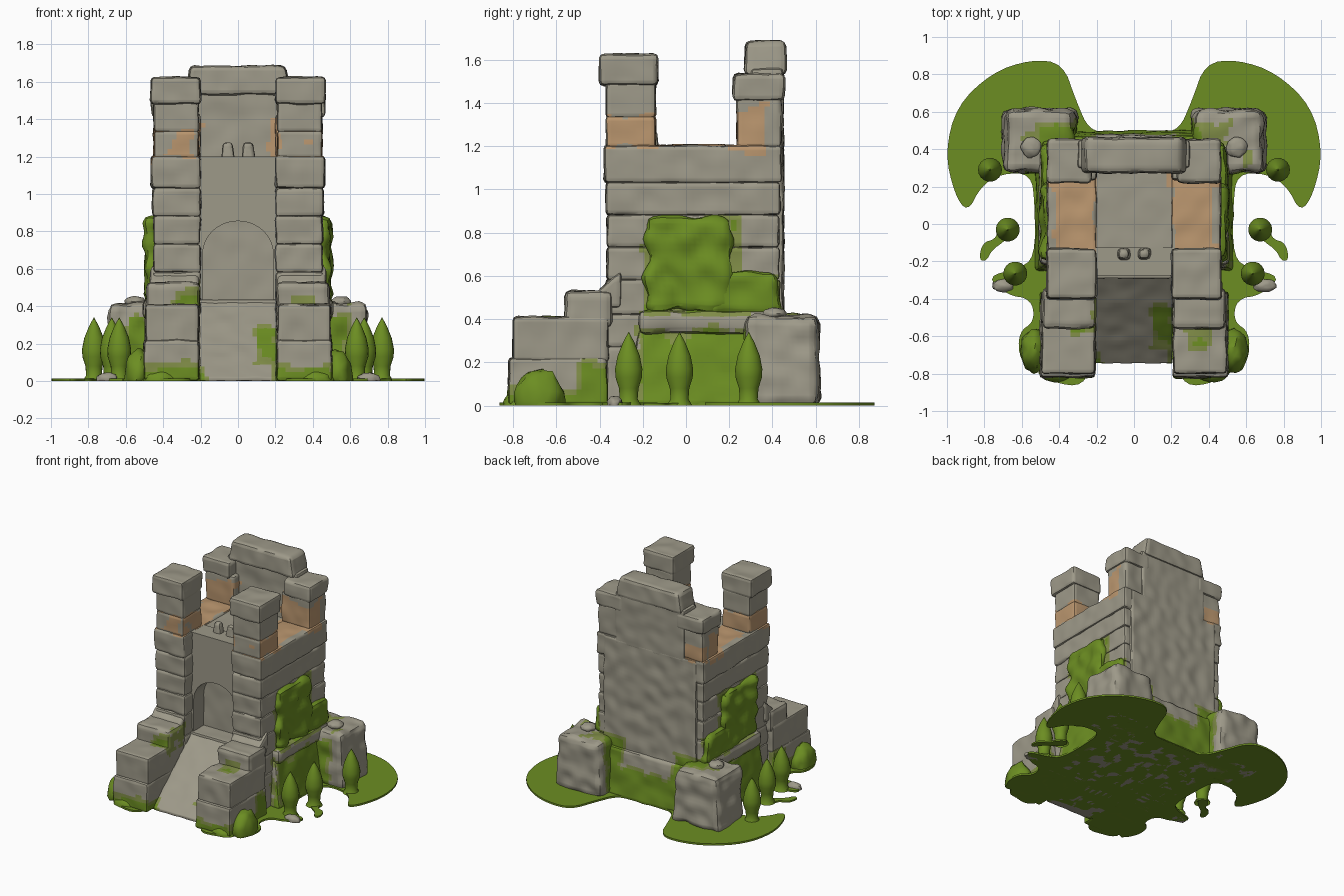
import bpy, bmesh, math, random
from mathutils import Vector, Matrix, noise

random.seed(4)
if "Cube" in bpy.data.objects:
    bpy.data.objects.remove(bpy.data.objects["Cube"])


def material(name, rgb):
    m = bpy.data.materials.new(name)
    m.use_nodes = True
    m.diffuse_color = (*rgb, 1)
    bsdf = next(n for n in m.node_tree.nodes if n.type == "BSDF_PRINCIPLED")
    bsdf.inputs["Base Color"].default_value = (*rgb, 1)
    bsdf.inputs["Roughness"].default_value = 0.9
    return m


MATS = [material("grey stone", (0.34, 0.32, 0.25)),
        material("grass green", (0.15, 0.27, 0.016)),
        material("mossy stone", (0.22, 0.27, 0.065)),
        material("tan plaster", (0.50, 0.31, 0.16))]
STONE, GRASS, MOSSY, TAN = range(4)

# Painted regions, mirrored in x
MOSS = [((.44, -.24, -1), (.6, .42, .36)),      # side foot
        ((.2, .4, -1), (.52, .55, .45)),        # back corners
        ((-1, .4, -1), (.3, .55, .25)),         # back middle
        ((.18, -.9, -1), (.6, -.36, .09)),      # stair wall feet
        ((.46, -.5, -1), (.6, -.2, .2)),
        ((.44, -.2, .42), (.6, .25, .88)),      # ivy
        ((.44, .2, .42), (.6, .47, .6))]
MOSS_RIGHT = [((.09, -.66, -1), (.22, -.34, .29)), ((.28, -.67, .38), (.42, -.55, .46))]
MOSS_LEFT = [((.2, -.58, .35), (.34, -.36, .52))]
PLASTER = [((.19, -.5, 1.2), (.6, -.1, 1.34)),
           ((.21, -.14, 1.1), (.42, .24, 1.3)),
           ((.19, .2, 1.17), (.6, .36, 1.38))]


def depth(p, zones):
    return max(min(min(p[i] - lo[i], hi[i] - p[i]) for i in range(3)) for lo, hi in zones)


def paint(c, n):
    p = Vector((abs(c.x), c.y, c.z))
    wobble = noise.noise(c * 9) * .04
    moss = max(depth(p, MOSS), depth(p, MOSS_RIGHT if c.x > 0 else MOSS_LEFT)) + wobble
    if moss > 0:
        return GRASS if moss > .022 else MOSSY
    tan = depth(p, PLASTER) + wobble
    if n.y < -.6 and c.y < -.3:
        tan = min(tan, noise.noise(c * 8) - .1)
    if c.x < -.3 and c.y > .4:
        tan = max(tan, .06 - abs(c.z - 1.25) + wobble)
    return TAN if tan > 0 else STONE


def finish(name, bm, colour=None):
    bm.normal_update()
    for f in bm.faces:
        f.smooth = True
        f.material_index = paint(f.calc_center_median(), f.normal) if colour is None else colour
    for e in bm.edges:
        if len(e.link_faces) == 2 and e.calc_face_angle(0) > math.radians(40):
            e.smooth = False
    me = bpy.data.meshes.new(name)
    bm.to_mesh(me)
    bm.free()
    for m in MATS:
        me.materials.append(m)
    bpy.context.collection.objects.link(bpy.data.objects.new(name, me))


def stone(name, lo, hi, taper=(1, 1), colour=None, bevel=.018, rough=.009, slope=None, cell=.025):
    """Worn block: bevelled box, sliced into cells, roughened and painted."""
    lo, hi = Vector(lo), Vector(hi)
    mid, size = (lo + hi) / 2, hi - lo
    bm = bmesh.new()
    bmesh.ops.create_cube(bm, size=1)
    for v in bm.verts:
        top = v.co.z > 0
        k = taper if top else (1, 1)
        front = v.co.y < 0
        v.co = mid + Vector((v.co.x * size.x * k[0], v.co.y * size.y * k[1], v.co.z * size.z))
        if slope is not None and top and front:
            v.co.z = slope
    bmesh.ops.bevel(bm, geom=bm.edges[:], offset=bevel, segments=2, profile=.5, affect="EDGES")
    for axis in range(3):
        n = max(1, round(size[axis] / cell))
        normal = Vector([float(i == axis) for i in range(3)])
        for k in range(1, n):
            bmesh.ops.bisect_plane(bm, geom=bm.verts[:] + bm.edges[:] + bm.faces[:],
                                   plane_co=lo + normal * size[axis] * k / n, plane_no=normal)
    bm.normal_update()
    for v in bm.verts:
        v.co += v.normal * (noise.noise(v.co * 11) * rough)
        v.co.z = max(v.co.z, 0)
    finish(name, bm, colour)


def both(name, lo, hi, **kw):
    stone("left_" + name, lo, hi, **kw)
    stone("right_" + name, (-hi[0], lo[1], lo[2]), (-lo[0], hi[1], hi[2]), **kw)


def blob(name, at, size, colour):
    bm = bmesh.new()
    bmesh.ops.create_icosphere(bm, subdivisions=3, radius=1)
    for v in bm.verts:
        v.co *= 1 + noise.noise(v.co * 2 + Vector(at)) * .15
        v.co = Vector([a + c * s for a, c, s in zip(at, v.co, size)])
        v.co.z = max(v.co.z, 0)
    finish(name, bm, colour)


def chaikin(pts, times=2):
    for _ in range(times):
        out = []
        for a, b in zip(pts, pts[1:] + pts[:1]):
            a, b = Vector(a), Vector(b)
            out += [a * .75 + b * .25, a * .25 + b * .75]
        pts = out
    return pts


def slab(name, pts, height, colour):
    bm = bmesh.new()
    f = bm.faces.new([bm.verts.new((p[0], p[1], 0)) for p in pts])
    top = bmesh.ops.extrude_face_region(bm, geom=[f])
    bmesh.ops.translate(bm, vec=(0, 0, height), verts=[v for v in top["geom"] if isinstance(v, bmesh.types.BMVert)])
    bmesh.ops.recalc_face_normals(bm, faces=bm.faces[:])
    bmesh.ops.triangulate(bm, faces=bm.faces[:])
    finish(name, bm, colour)


# Side walls in rough courses
levels = [0, .27, .42, .58, .73, .88, 1.03, 1.2]
for i, (a, b) in enumerate(zip(levels, levels[1:])):
    j = random.uniform(-.006, .008)
    both(f"wall_course_{i + 1}", (.2, -.37 - j, a), (.457 + j, .437 + j, b + .004))

# Corner turrets, caps and back wall
for i, (a, b) in enumerate([(1.19, 1.34), (1.33, 1.5)]):
    both(f"front_turret_{i + 1}", (.21, -.37, a), (.45, -.14, b), rough=.006)
both("front_turret_cap", (.2, -.4, 1.48), (.468, -.13, 1.625), bevel=.022)
both("back_turret", (.2, .235, 1.19), (.45, .44, 1.43))
both("back_turret_cap", (.23, .22, 1.41), (.465, .455, 1.535), bevel=.022)
stone("back_wall", (-.4, .3, 0), (.4, .45, 1.2), rough=.012)
stone("back_upper_wall", (-.3, .3, 1.15), (.3, .45, 1.56))
stone("back_wall_cap", (-.285, .27, 1.53), (.285, .465, 1.685), taper=(.9, .95), bevel=.025)

# Deck, whose front is the blind wall behind the arch
stone("deck", (-.3, -.15, .3), (.3, .32, 1.19), rough=.005)
both("parapet_stud", (.02, -.19, 1.18), (.09, -.13, 1.275), taper=(.75, .8))

# Gate wall with arched opening
bm = bmesh.new()
arch = [(.188 * math.cos(t), .68 + .175 * math.sin(t)) for t in [math.pi * k / 20 for k in range(21)]]
outline = [(.215, .35), (.215, 1.2), (-.215, 1.2), (-.215, .35), (-.188, .35)] + arch[::-1] + [(.188, .35)]
face = bm.faces.new([bm.verts.new((x, -.275, z)) for x, z in outline])
new = bmesh.ops.extrude_face_region(bm, geom=[face])["geom"]
bmesh.ops.translate(bm, vec=(0, .15, 0), verts=[v for v in new if isinstance(v, bmesh.types.BMVert)])
bmesh.ops.recalc_face_normals(bm, faces=bm.faces[:])
bmesh.ops.triangulate(bm, faces=bm.faces[:])
finish("gate_wall", bm, STONE)

# Ramp and stair walls
stone("ramp", (-.205, -.745, 0), (.205, -.27, .435), slope=.02, bevel=.004, rough=.006)
stone("threshold", (-.205, -.29, .2), (.205, -.12, .435), bevel=.004, rough=.003)
both("stair_wall_foot", (.205, -.825, 0), (.505, -.36, .22), taper=(.98, .97))
both("stair_wall_top", (.21, -.8, .2), (.495, -.36, .41))
both("stair_wall_step", (.205, -.56, .36), (.49, -.34, .53), bevel=.03)
both("stair_wall_slope", (.21, -.41, .45), (.47, -.3, .62), slope=.53)

# Mossy foot, ivy and rear corner blocks
stone("mossy_foot", (-.53, -.25, 0), (.53, .5, .36), taper=(.89, .92), rough=.012)
both("upper_ivy", (.42, -.19, .44), (.495, .22, .87), taper=(.9, .95), bevel=.03, rough=.03, colour=GRASS)
both("lower_ivy", (.42, .1, .42), (.495, .45, .62), taper=(.9, .8), bevel=.03, rough=.02, colour=GRASS)
both("side_ledge", (.42, -.22, .33), (.505, .4, .44), bevel=.03)
both("corner_block", (.3, .275, 0), (.71, .615, .415), taper=(.88, .97), bevel=.04, rough=.02)

# Ground with two broad rear lobes
half = [(.12, .49), (.24, .5), (.31, .66), (.38, .86), (.55, .88), (.76, .81), (.95, .63), (1.01, .38),
        (.96, .16), (.89, .06), (.82, .2), (.71, .27), (.55, .27), (.53, .1), (.53, -.18), (.62, -.24),
        (.79, -.28), (.68, -.38), (.55, -.4), (.53, -.52), (.62, -.58), (.61, -.74), (.5, -.78),
        (.43, -.85), (.27, -.87), (.22, -.72), (.13, -.68)]
slab("ground", chaikin(half + [(-x, y) for x, y in half[::-1]]), .014, GRASS)

# Trees, bushes and small stones
tree_profile = [(.06, 0), (.042, .03), (.046, .08), (.062, .13), (.064, .17), (.052, .23), (.028, .29), (.001, .34)]
tail = [(.62, -.02), (.67, .03), (.73, -.03), (.74, -.08), (.81, -.1), (.83, -.19), (.79, -.2), (.76, -.14), (.69, -.09)]
for side, s in (("left", 1), ("right", -1)):
    for i, (x, y) in enumerate([(.77, .29), (.675, -.03), (.635, -.265)]):
        bm = bmesh.new()
        rings = [bm.verts.new((r, 0, z)) for r, z in tree_profile]
        edges = [bm.edges.new(p) for p in zip(rings, rings[1:])]
        bmesh.ops.spin(bm, geom=rings + edges, cent=(0, 0, 0), axis=(0, 0, 1), angle=math.tau, steps=18)
        bmesh.ops.remove_doubles(bm, verts=bm.verts[:], dist=.0005)
        bmesh.ops.recalc_face_normals(bm, faces=bm.faces[:])
        bmesh.ops.transform(bm, matrix=Matrix.Translation((s * x, y, 0)), verts=bm.verts[:])
        finish(f"{side}_tree_{i + 1}", bm, GRASS)
    slab(f"{side}_tree_patch", chaikin([(s * x, y) for x, y in tail]), .012, GRASS)
    blob(f"{side}_bush", (s * .535, -.68, .02), (.075, .115, .15), GRASS)
    blob(f"{side}_small_bush", (s * .42, -.79, 0), (.09, .055, .06), GRASS)
    blob(f"{side}_pebble", (s * .7, -.33, .01), (.06, .035, .035), STONE)
    blob(f"{side}_block_knob", (s * .55, .41, .425), (.055, .055, .028), STONE)
